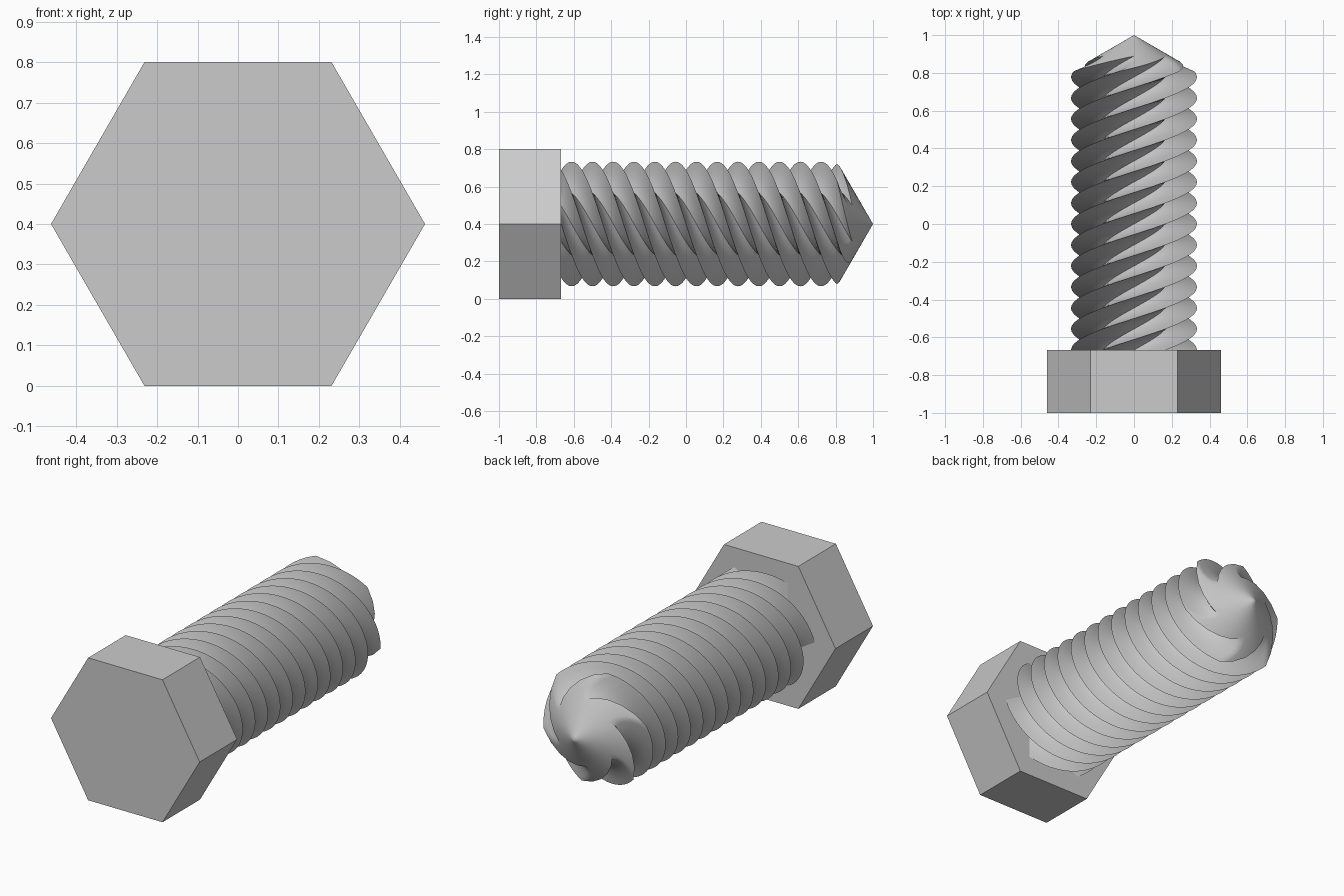
import bpy, bmesh, math
from mathutils import Matrix

cube = bpy.data.objects.get("Cube")
if cube:
    bpy.data.objects.remove(cube, do_unlink=True)

AXIS_Z = 0.4          # height of the bolt axis
HEAD_BACK = -0.667    # where the head meets the shaft
CREST = 0.333         # thread crest radius
ROOT = CREST / math.sqrt(3)
LEAD = 0.667          # advance per full turn
STARTS = 6
CONE = math.sqrt(3)   # tip radius gained per unit of length

steel = bpy.data.materials.new("plain_grey")
steel.use_nodes = True
grey = (0.6, 0.6, 0.6, 1)
steel.diffuse_color = grey
steel.node_tree.nodes["Principled BSDF"].inputs["Base Color"].default_value = grey


def finish(bm, name):
    bmesh.ops.recalc_face_normals(bm, faces=bm.faces)
    mesh = bpy.data.meshes.new(name)
    bm.to_mesh(mesh)
    bm.free()
    mesh.materials.append(steel)
    obj = bpy.data.objects.new(name, mesh)
    bpy.context.collection.objects.link(obj)
    return obj


# Hexagonal head, flats at top and bottom
bm = bmesh.new()
radius = AXIS_Z / math.cos(math.pi / 6)
depth = HEAD_BACK + 1
place = (Matrix.Translation((0, -1 + depth / 2, AXIS_Z))
         @ Matrix.Rotation(math.pi / 2, 4, "X")
         @ Matrix.Rotation(math.pi / 2, 4, "Z"))
bmesh.ops.create_cone(bm, cap_ends=True, segments=6, radius1=radius,
                      radius2=radius, depth=depth, matrix=place)
# Align a corner with the x axis
if max(v.co.x for v in bm.verts) < radius - 0.01:
    bmesh.ops.rotate(bm, verts=bm.verts, cent=(0, 0, AXIS_Z),
                     matrix=Matrix.Rotation(math.pi / 6, 3, "Y"))
finish(bm, "hex_head")


# Six-pointed star section as (radius, angle) pairs, each side subdivided
def star_section(cuts=5):
    corners = []
    for i in range(STARTS * 2):
        r = ROOT if i % 2 else CREST
        a = math.pi * i / STARTS
        corners.append((r * math.cos(a), r * math.sin(a)))
    points = []
    for i, (x0, z0) in enumerate(corners):
        x1, z1 = corners[(i + 1) % len(corners)]
        for k in range(cuts):
            t = k / cuts
            x, z = x0 + (x1 - x0) * t, z0 + (z1 - z0) * t
            points.append((math.hypot(x, z), math.atan2(z, x)))
    return points


def helix_point(r, a, y):
    a -= math.tau * (y - HEAD_BACK) / LEAD
    return (r * math.cos(a), y, AXIS_Z + r * math.sin(a))


# Threaded shaft: the section twists along y and ends on a cone
bm = bmesh.new()
section = star_section()
ROWS, TIP_ROWS = 150, 14
rings = []
for row in range(ROWS + 1):
    t = row / ROWS
    rings.append([bm.verts.new(helix_point(
        r, a, HEAD_BACK + t * (1 - r / CONE - HEAD_BACK))) for r, a in section])
# Conical tip, shrinking the twisted section towards the apex
for row in range(1, TIP_ROWS):
    s = 1 - row / TIP_ROWS
    rings.append([bm.verts.new(helix_point(r * s, a, 1 - r * s / CONE))
                  for r, a in section])
apex = bm.verts.new((0, 1, AXIS_Z))
count = len(section)
for low, high in zip(rings, rings[1:]):
    for i in range(count):
        j = (i + 1) % count
        bm.faces.new((low[i], low[j], high[j], high[i]))
for i in range(count):
    bm.faces.new((rings[-1][i], rings[-1][(i + 1) % count], apex))
bm.faces.new(rings[0])
shaft = finish(bm, "threaded_shaft")

bpy.ops.object.select_all(action="DESELECT")
shaft.select_set(True)
bpy.context.view_layer.objects.active = shaft
bpy.ops.object.shade_smooth_by_angle(angle=math.radians(30))
